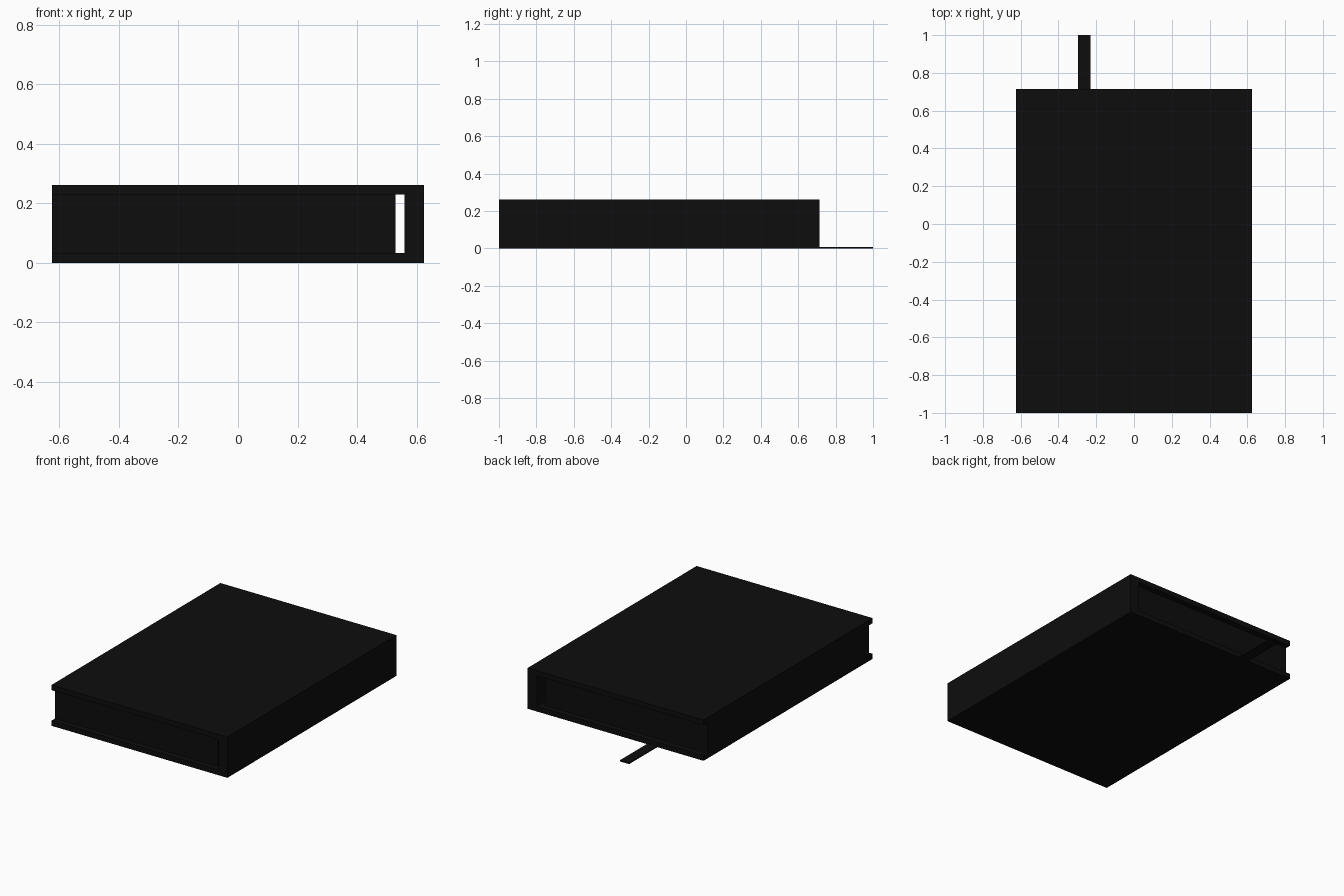
import bpy, bmesh

if "Cube" in bpy.data.objects:
    bpy.data.objects.remove(bpy.data.objects["Cube"])

black = bpy.data.materials.new("matte black")
black.diffuse_color = (0.004, 0.004, 0.004, 1)
black.use_nodes = True
black.node_tree.nodes["Principled BSDF"].inputs["Base Color"].default_value = black.diffuse_color

X, Y0, Y1, H = 0.625, -1.0, 0.714, 0.262   # half width, front, back, height
T = 0.033                                  # cover board thickness
SPINE = 0.56                               # inner face of the spine


def extrude_profile(name, points, y0, y1):
    """Extrude an x-z outline along y."""
    bm = bmesh.new()
    face = bm.faces.new([bm.verts.new((x, y0, z)) for x, z in points])
    ext = bmesh.ops.extrude_face_region(bm, geom=[face])
    moved = [v for v in ext["geom"] if isinstance(v, bmesh.types.BMVert)]
    bmesh.ops.translate(bm, verts=moved, vec=(0, y1 - y0, 0))
    bmesh.ops.recalc_face_normals(bm, faces=bm.faces)
    mesh = bpy.data.meshes.new(name)
    bm.to_mesh(mesh)
    bm.free()
    mesh.materials.append(black)
    obj = bpy.data.objects.new(name, mesh)
    bpy.context.collection.objects.link(obj)
    return obj


def rect(x0, x1, z0, z1):
    return [(x0, z0), (x1, z0), (x1, z1), (x0, z1)]


# Cover: two boards joined by the spine, one C-shaped section
extrude_profile("cover", [(-X, 0), (X, 0), (X, H), (-X, H), (-X, H - T),
                          (SPINE, H - T), (SPINE, T), (-X, T)], Y0, Y1)

# Page block: flush at the fore edge, set back at both ends, gap before the spine
extrude_profile("page_block", rect(-X, 0.53, T, H - T), Y0 + 0.038, Y1 - 0.038)

# Ribbon bookmark sticking out at the back
extrude_profile("ribbon_bookmark", rect(-0.296, -0.23, 0, 0.007), Y1 - 0.002, 1.0)
